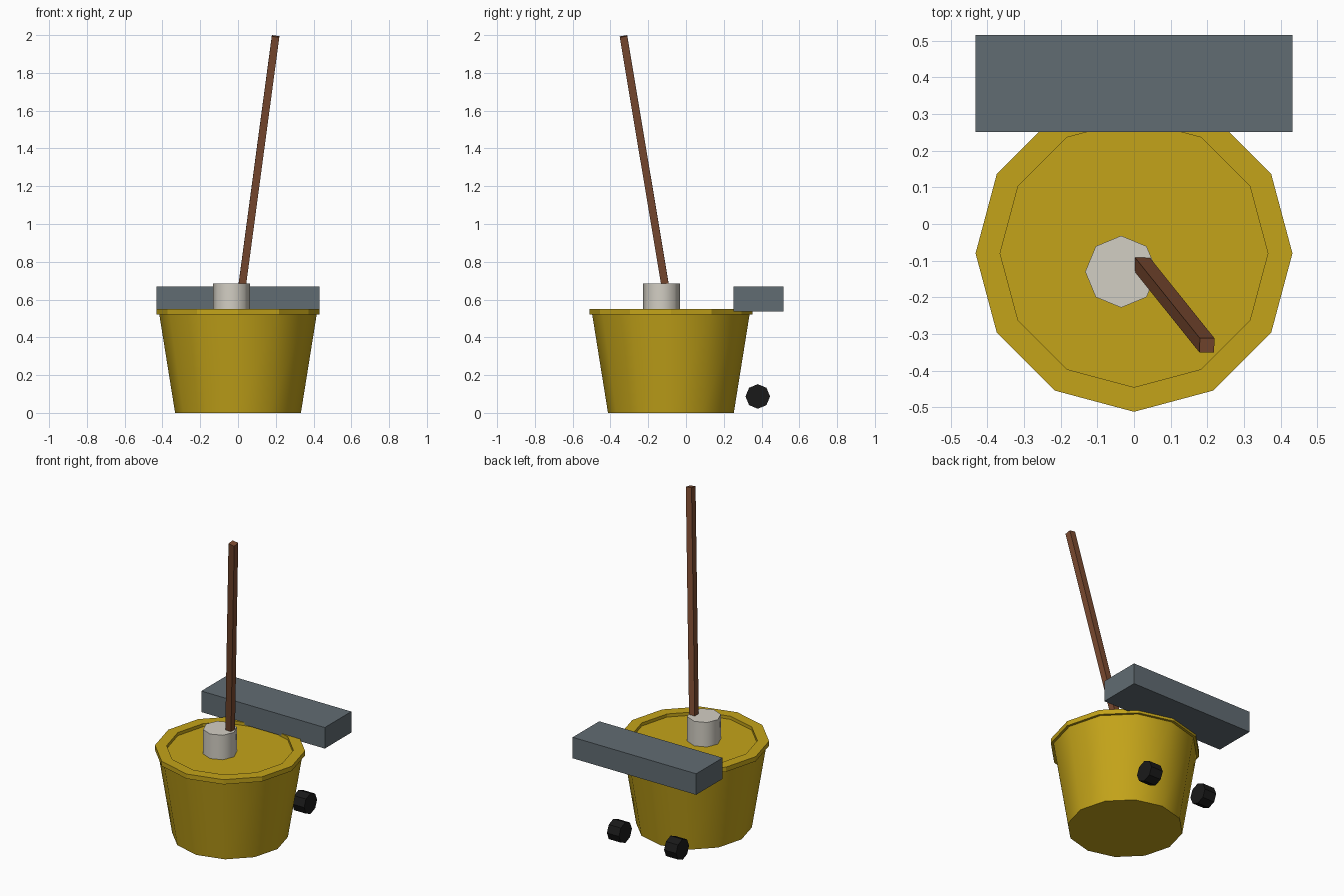
import bpy, bmesh, math
from mathutils import Vector, Matrix

if "Cube" in bpy.data.objects:
    bpy.data.objects.remove(bpy.data.objects["Cube"])


def material(name, rgb):
    m = bpy.data.materials.new(name)
    m.diffuse_color = (*rgb, 1)
    m.use_nodes = True
    m.node_tree.nodes["Principled BSDF"].inputs["Base Color"].default_value = m.diffuse_color
    return m


YELLOW = material("yellow_plastic", (0.55, 0.37, 0.01))
GREY = material("dark_grey", (0.12, 0.15, 0.17))
WHITE = material("off_white", (0.65, 0.62, 0.55))
BROWN = material("brown_wood", (0.20, 0.07, 0.03))
BLACK = material("black_rubber", (0.01, 0.01, 0.01))


def finish(name, bm, mat, location=(0, 0, 0), smooth=None):
    bmesh.ops.recalc_face_normals(bm, faces=bm.faces)
    mesh = bpy.data.meshes.new(name)
    bm.to_mesh(mesh)
    bm.free()
    mesh.materials.append(mat)
    ob = bpy.data.objects.new(name, mesh)
    bpy.context.collection.objects.link(ob)
    ob.location = location
    if smooth:
        bpy.ops.object.select_all(action='DESELECT')
        ob.select_set(True)
        bpy.context.view_layer.objects.active = ob
        bpy.ops.object.shade_smooth_by_angle(angle=math.radians(smooth))
    return ob


def lathe(profile, sides, closed=False):
    """Turn (radius, height) points round z; an open profile gets end caps."""
    bm = bmesh.new()
    rings = [[bm.verts.new((r * math.cos(2 * math.pi * i / sides),
                            r * math.sin(2 * math.pi * i / sides), z))
              for i in range(sides)] for r, z in profile]
    pairs = list(zip(rings, rings[1:]))
    if closed:
        pairs.append((rings[-1], rings[0]))
    else:
        bm.faces.new(rings[0])
        bm.faces.new(rings[-1])
    for a, b in pairs:
        for i in range(sides):
            j = (i + 1) % sides
            bm.faces.new((a[i], a[j], b[j], b[i]))
    return bm


def box(size):
    bm = bmesh.new()
    bmesh.ops.create_cube(bm, size=1)
    bmesh.ops.scale(bm, vec=size, verts=bm.verts)
    return bm


# Tapered bucket and its raised rim
centre = (0, -0.08, 0)
finish("bucket_body", lathe([(0.333, 0), (0.418, 0.53)], 12), YELLOW, centre, 50)
finish("bucket_rim", lathe([(0.365, 0.52), (0.432, 0.52), (0.432, 0.55), (0.365, 0.55)],
                           12, closed=True), YELLOW, centre)

# Wringer bar across the back
finish("wringer_bar", box((0.864, 0.265, 0.133)), GREY, (0, 0.383, 0.602))

# Mop head standing in the bucket
finish("mop_head", lathe([(0.098, 0.50), (0.098, 0.685)], 8), WHITE, (-0.035, -0.13, 0), 50)

# Leaning square handle
bottom, top = Vector((0.012, -0.098, 0.60)), Vector((0.199, -0.331, 1.994))
axis = top - bottom
handle = finish("mop_handle", box((0.04, 0.04, axis.length)), BROWN, (bottom + top) / 2)
handle.rotation_mode = 'QUATERNION'
handle.rotation_quaternion = Vector((0, 0, 1)).rotation_difference(axis)

# Pair of rear wheels
for side, x in (("left", -0.2), ("right", 0.2)):
    bm = lathe([(0.065, -0.042), (0.065, 0.042)], 8)
    bmesh.ops.rotate(bm, cent=(0, 0, 0), verts=bm.verts,
                     matrix=Matrix.Rotation(math.pi / 2, 3, 'Y'))
    finish("wheel_" + side, bm, BLACK, (x, 0.38, 0.087))
